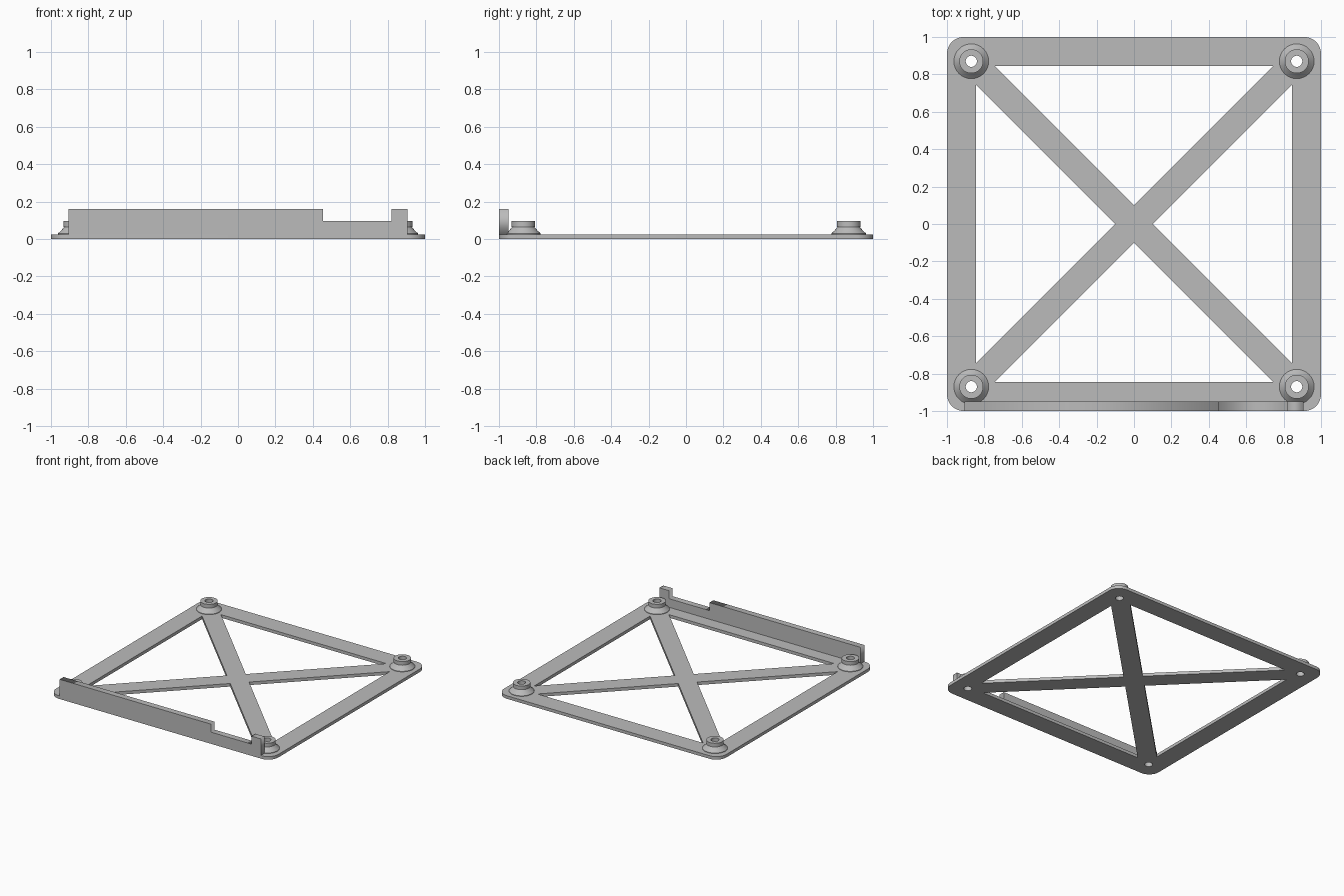
import bpy, bmesh, math

if "Cube" in bpy.data.objects:
    bpy.data.objects.remove(bpy.data.objects["Cube"])

T = 0.025      # frame thickness
HOLE = 0.87    # screw post offset from centre
R_HOLE = 0.03

grey = bpy.data.materials.new("plain grey")
grey.diffuse_color = (0.5, 0.5, 0.5, 1)
grey.use_nodes = True
grey.node_tree.nodes["Principled BSDF"].inputs["Base Color"].default_value = grey.diffuse_color


def circle(cx, cy, r, n=32, a0=0.0, sweep=2 * math.pi):
    return [(cx + r * math.cos(a0 + sweep * i / n),
             cy + r * math.sin(a0 + sweep * i / n)) for i in range(n)]


def extruded(name, loops, depth):
    """Mesh object from closed 2D loops (inner loops become holes), z 0..depth."""
    curve = bpy.data.curves.new(name, 'CURVE')
    curve.dimensions = '2D'
    curve.fill_mode = 'BOTH'
    curve.extrude = depth / 2
    for loop in loops:
        s = curve.splines.new('POLY')
        s.points.add(len(loop) - 1)
        for p, (x, y) in zip(s.points, loop):
            p.co = (x, y, depth / 2, 1)
        s.use_cyclic_u = True
    tmp = bpy.data.objects.new(name, curve)
    bpy.context.collection.objects.link(tmp)
    mesh = bpy.data.meshes.new_from_object(
        tmp.evaluated_get(bpy.context.evaluated_depsgraph_get()))
    bpy.data.objects.remove(tmp)
    return add(name, mesh)


def add(name, mesh):
    bm = bmesh.new()
    bm.from_mesh(mesh)
    bmesh.ops.remove_doubles(bm, verts=bm.verts, dist=1e-5)
    bmesh.ops.recalc_face_normals(bm, faces=bm.faces)
    bm.to_mesh(mesh)
    bm.free()
    mesh.materials.clear()
    mesh.materials.append(grey)
    obj = bpy.data.objects.new(name, mesh)
    bpy.context.collection.objects.link(obj)
    return obj


def smooth(obj):
    bpy.ops.object.select_all(action='DESELECT')
    obj.select_set(True)
    bpy.context.view_layer.objects.active = obj
    bpy.ops.object.shade_smooth_by_angle(angle=math.radians(30))


# Cross-braced frame: rounded square, four triangular openings, four holes
corner = 0.09
outline = []
for k, (sx, sy) in enumerate([(1, 1), (-1, 1), (-1, -1), (1, -1)]):
    c = 1 - corner
    outline += circle(sx * c, sy * c, corner, 12, k * math.pi / 2, math.pi / 2)
    a = (k + 1) * math.pi / 2
    outline.append((sx * c + corner * math.cos(a), sy * c + corner * math.sin(a)))

triangle = [(-0.745, 0.845), (0.745, 0.845), (0, 0.1)]
openings = []
for k in range(4):
    c, s = round(math.cos(k * math.pi / 2)), round(math.sin(k * math.pi / 2))
    openings.append([(c * x - s * y, s * x + c * y) for x, y in triangle])

corners = [(sx * HOLE, sy * HOLE) for sx in (-1, 1) for sy in (-1, 1)]
holes = [circle(x, y, R_HOLE) for x, y in corners]
smooth(extruded("frame", [outline] + openings + holes, T))

# Screw posts: flared foot, collar and bore, turned around each hole
profile = [(R_HOLE, T), (0.093, T), (0.093, 0.029), (0.076, 0.045), (0.058, 0.065),
           (0.064, 0.065), (0.064, 0.095), (R_HOLE, 0.095)]
N = 32
for i, (cx, cy) in enumerate(corners):
    bm = bmesh.new()
    rings = []
    for r, z in profile:
        rings.append([bm.verts.new((x, y, z)) for x, y in circle(cx, cy, r, N)])
    for a, b in zip(rings, rings[1:] + rings[:1]):
        for j in range(N):
            k = (j + 1) % N
            bm.faces.new((a[j], a[k], b[k], b[j]))
    mesh = bpy.data.meshes.new("screw_post")
    bm.to_mesh(mesh)
    bm.free()
    smooth(add(f"screw_post_{i + 1}", mesh))

# Front wall with a notch in its top edge, standing on the frame
wall = [(-0.905, T), (0.905, T), (0.905, 0.16), (0.82, 0.16), (0.82, 0.095),
        (0.455, 0.095), (0.455, 0.16), (-0.905, 0.16)]
obj = extruded("front_wall", [wall], 0.05)
for v in obj.data.vertices:
    x, y, z = v.co
    v.co = (x, z - 1, y)
bm = bmesh.new()
bm.from_mesh(obj.data)
bmesh.ops.recalc_face_normals(bm, faces=bm.faces)
bm.to_mesh(obj.data)
bm.free()
